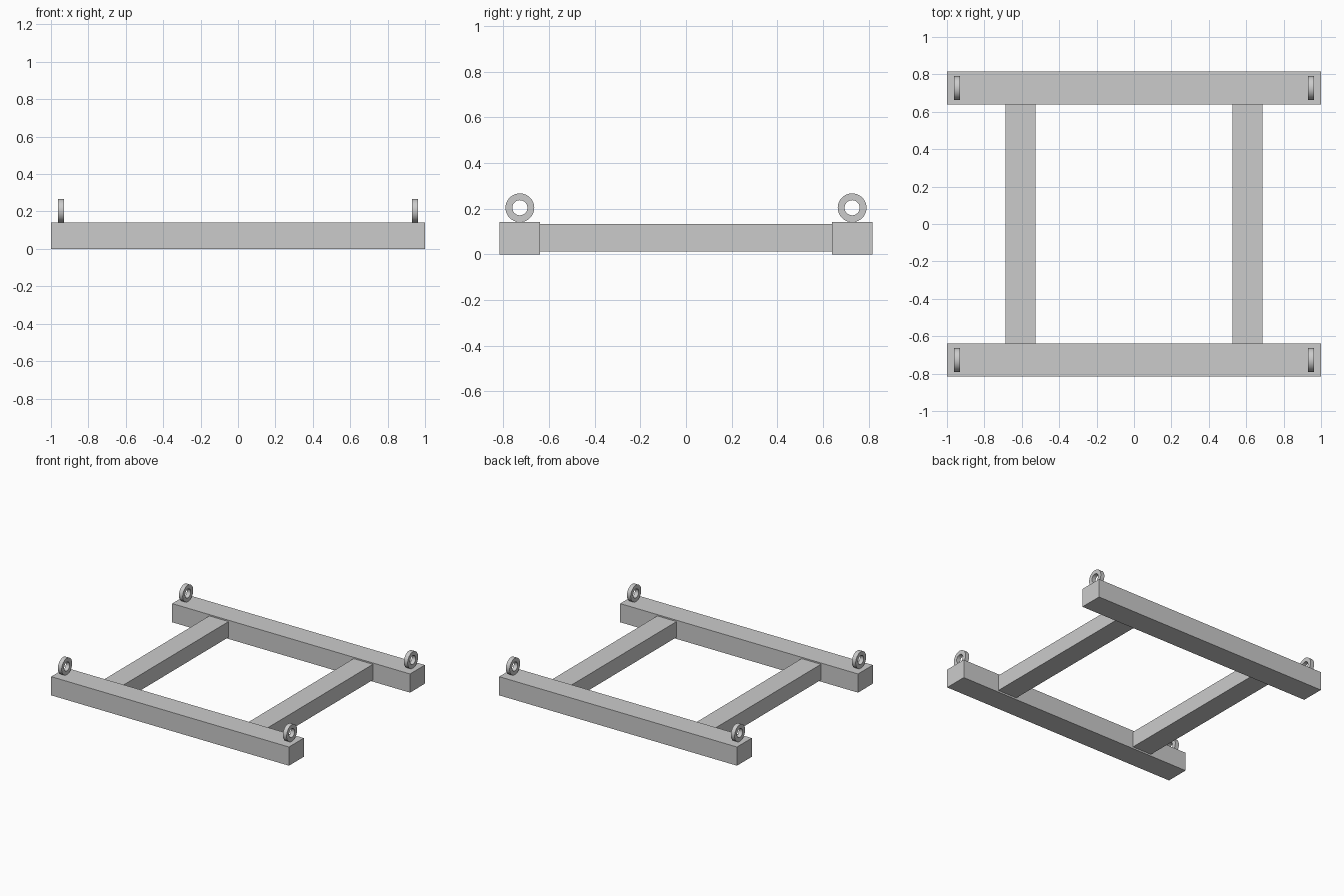
import bpy, bmesh, math

if "Cube" in bpy.data.objects:
    bpy.data.objects.remove(bpy.data.objects["Cube"])

grey = bpy.data.materials.new("plain grey")
grey.diffuse_color = (0.6, 0.6, 0.6, 1)
grey.use_nodes = True
grey.node_tree.nodes["Principled BSDF"].inputs["Base Color"].default_value = grey.diffuse_color


def add_object(name, bm):
    bmesh.ops.recalc_face_normals(bm, faces=bm.faces)
    mesh = bpy.data.meshes.new(name)
    bm.to_mesh(mesh)
    bm.free()
    mesh.materials.append(grey)
    obj = bpy.data.objects.new(name, mesh)
    bpy.context.collection.objects.link(obj)
    return obj


def box(name, lo, hi):
    bm = bmesh.new()
    bmesh.ops.create_cube(bm, size=1)
    for v in bm.verts:
        v.co = [(a + b) / 2 + c * (b - a) for a, b, c in zip(lo, hi, v.co)]
    return add_object(name, bm)


def ring(name, x, y, z, outer, inner, width, sides=40):
    # rectangular section swept around the x axis
    bm = bmesh.new()
    section = [(-width / 2, outer), (width / 2, outer), (width / 2, inner), (-width / 2, inner)]
    loops = []
    for i in range(sides):
        a = 2 * math.pi * i / sides
        loops.append([bm.verts.new((x + dx, y + r * math.cos(a), z + r * math.sin(a)))
                      for dx, r in section])
    for i in range(sides):
        p, q = loops[i], loops[(i + 1) % sides]
        for k in range(4):
            n = (k + 1) % 4
            bm.faces.new((p[k], p[n], q[n], q[k]))
    obj = add_object(name, bm)
    bpy.ops.object.select_all(action='DESELECT')
    obj.select_set(True)
    bpy.context.view_layer.objects.active = obj
    bpy.ops.object.shade_smooth_by_angle(angle=math.radians(30))


# long beams at front and back, with a lifting ring at each end
for label, s in (("front", -1), ("back", 1)):
    y0, y1 = sorted((s * 0.638, s * 0.816))
    box(label + "_beam", (-1, y0, 0), (1, y1, 0.142))
    for side, t in (("left", -1), ("right", 1)):
        ring(f"{label}_{side}_lifting_ring", t * 0.946, s * 0.727, 0.204, 0.063, 0.033, 0.032)

# cross rails between the beams
for side, t in (("left", -1), ("right", 1)):
    x0, x1 = sorted((t * 0.526, t * 0.688))
    box(side + "_cross_rail", (x0, -0.638, 0.013), (x1, 0.638, 0.132))
